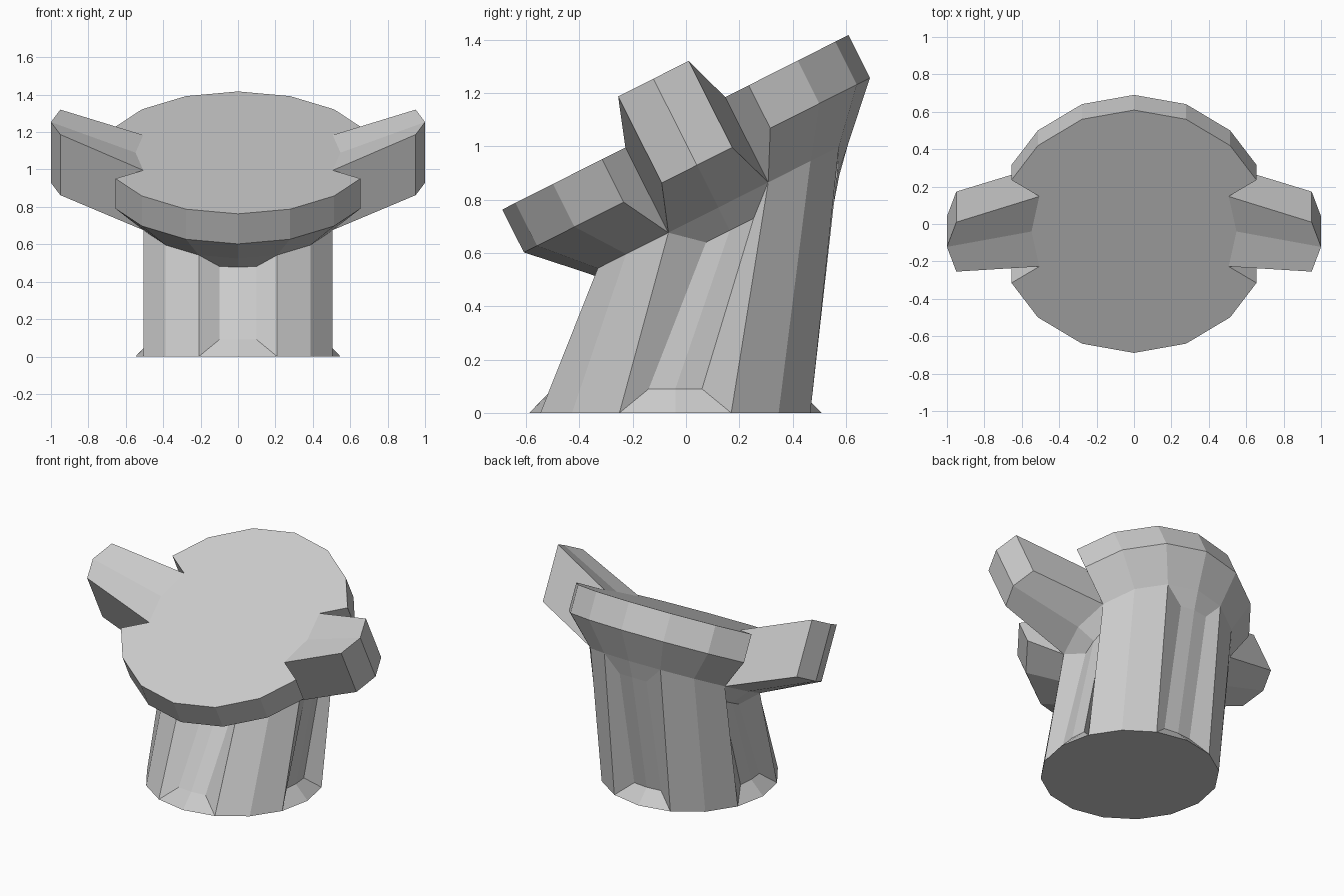
import bpy, bmesh
from math import radians, sin, cos, atan
from mathutils import Vector

if "Cube" in bpy.data.objects:
    bpy.data.objects.remove(bpy.data.objects["Cube"])

TILT = atan(0.504)
N = 16
R_IN, R_OUT = 0.548, 0.727      # column / rim radii
T_RIM, T_CAP = 0.18, 0.358      # rim depth and full cap depth

bm = bmesh.new()


def vert(p):
    return bm.verts.new(p)


def base(x, v, z=0.0):
    """Point on the horizontal base circle's frame."""
    return vert((x, v - 0.04, z))


def tilted(x, u, w):
    """Point in the tilted cap frame: u runs up the slope, w along its normal."""
    c, s = cos(TILT), sin(TILT)
    return vert((x, -0.04 + u * c - w * s, 1.09 + u * s + w * c))


def polar(k, r):
    a = radians(k * 360 / N)
    return r * cos(a), r * sin(a)


def strip(a, b):
    """Quads between two equally long rows of vertices."""
    for i in range(len(a) - 1):
        bm.faces.new((a[i], a[i + 1], b[i + 1], b[i]))


def pick(ring, ks):
    return [ring[k % N] for k in ks]


# shared rings: base, underside of cap, top of cap
foot = [base(*polar(k, R_IN)) for k in range(N)]
neck = [tilted(*polar(k, R_IN), -T_CAP) for k in range(N)]
top = [tilted(*polar(k, R_IN), 0) for k in range(N)]
bm.faces.new(foot)
bm.faces.new(top)

for q in range(4):
    k = 4 * q
    # plain column wall between two flutes
    ks = (k + 1, k + 2, k + 3)
    strip(pick(foot, ks), pick(neck, ks))

    # recessed flute with sloping ledges at both ends
    d, t = Vector(polar(k, 1)), Vector(polar(k + 4, 1))
    pts = [d * r + t * s for r, s in ((0.45, -0.1), (0.46, 0), (0.45, 0.1))]
    low = [base(*p, 0.09) for p in pts]
    high = [tilted(*p, -T_CAP - 0.096) for p in pts]
    ks = (k - 1, k, k + 1)
    fo, ne = pick(foot, ks), pick(neck, ks)
    strip(fo, low)
    strip(low, high)
    strip(high, ne)
    strip([fo[0], ne[0]], [low[0], high[0]])
    strip([fo[2], ne[2]], [low[2], high[2]])

# two rim segments (back and front) with chamfered undersides
for k0 in (1, 9):
    ks = range(k0, k0 + 7)
    xy = [polar(k, R_OUT) for k in ks]
    for i in (0, 6):
        sx, su = (1 if c > 0 else -1 for c in xy[i])
        xy[i] = (0.655 * sx, 0.308 * su)
    rim_top = [tilted(x, u, 0) for x, u in xy]
    rim_low = [tilted(x, u, -T_RIM) for x, u in xy]
    t_in, n_in = pick(top, ks), pick(neck, ks)
    strip(t_in, rim_top)
    strip(rim_top, rim_low)
    strip(rim_low, n_in)
    for i in (0, 6):
        bm.faces.new((t_in[i], rim_top[i], rim_low[i], n_in[i]))

# two side arms, rising towards the tips
for k, sx in ((0, 1), (8, -1)):
    ks = (k - 1, k, k + 1)
    xu = [(0.95 * sx, -0.148 * sx), (1.0 * sx, 0), (0.95 * sx, 0.148 * sx)]
    tip_top = [tilted(x, u, 0.183) for x, u in xu]
    tip_low = [tilted(x, u, -0.18) for x, u in xu]
    r_top, r_low = pick(top, ks), pick(neck, ks)
    strip(r_top, tip_top)
    strip(tip_top, tip_low)
    strip(tip_low, r_low)
    for i in (0, 2):
        bm.faces.new((r_top[i], tip_top[i], tip_low[i], r_low[i]))

bmesh.ops.recalc_face_normals(bm, faces=bm.faces[:])
mesh = bpy.data.meshes.new("fluted_column_with_tilted_cap")
bm.to_mesh(mesh)
bm.free()
obj = bpy.data.objects.new("fluted_column_with_tilted_cap", mesh)
bpy.context.collection.objects.link(obj)
